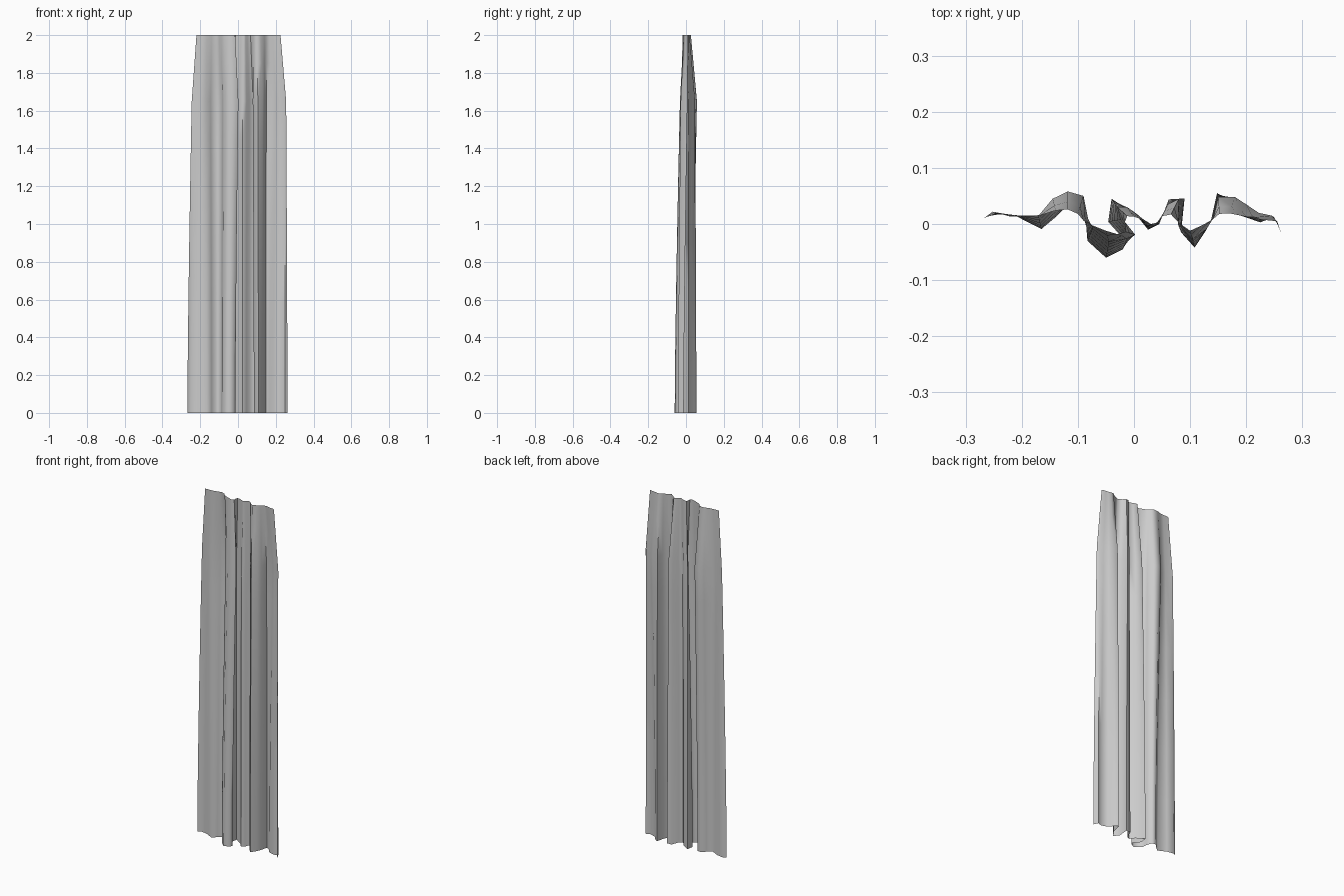
import bpy, bmesh
from mathutils import Vector

# Fold cross-sections (x, y), left to right, bottom / upper / top edge
bottom = [(-.268, .01), (-.252, .022), (-.21, .014), (-.165, -.009), (-.14, .012),
          (-.118, .034), (-.095, .03), (-.085, -.005), (-.083, -.03), (-.05, -.06),
          (-.02, -.045), (-.014, -.032), (-.046, .004), (-.04, .045), (-.025, .035),
          (.005, .015), (.025, -.01), (.045, .0), (.062, .044), (.09, .045),
          (.084, -.015), (.108, -.042), (.128, -.012), (.138, .01), (.148, .055),
          (.165, .045), (.19, .015), (.225, .003), (.25, .012), (.262, -.015)]
upper = [(-.245, .02), (-.225, .016), (-.2, .015), (-.17, .015), (-.145, .045),
         (-.118, .058), (-.09, .05), (-.082, .01), (-.074, -.008), (-.045, -.032),
         (-.012, -.026), (.002, -.019), (-.02, .008), (-.03, .03), (-.012, .03),
         (.005, .018), (.025, -.004), (.045, .005), (.06, .035), (.08, .045),
         (.078, .0), (.105, -.028), (.13, -.008), (.142, .012), (.15, .048),
         (.18, .048), (.2, .035), (.222, .02), (.245, .015), (.255, .005)]
top = [(-.22, .013), (-.205, .014), (-.185, .014), (-.165, .016), (-.14, .024),
       (-.118, .026), (-.1, .018), (-.09, .006), (-.075, -.002), (-.05, -.012),
       (-.03, -.018), (-.015, -.014), (-.016, .004), (-.012, .014), (.0, .013),
       (.015, .008), (.03, .0), (.04, .002), (.05, .014), (.066, .017),
       (.08, .002), (.1, -.012), (.12, -.003), (.14, .008), (.152, .018),
       (.17, .019), (.185, .016), (.2, .013), (.215, .012), (.225, .008)]
KNEE = 1.65


def section(z):
    """Blend the cross-sections at height z."""
    if z <= KNEE:
        a, b, t = bottom, upper, (z / KNEE) ** 1.4
    else:
        a, b, t = upper, top, (z - KNEE) / (2 - KNEE)
    return [Vector((*p, z)).lerp(Vector((*q, z)), t) for p, q in zip(a, b)]


# Hanging cloth sheet lofted through the sections
bm = bmesh.new()
levels = [0, .3, .6, .9, 1.2, 1.45, KNEE, 1.85, 2]
rows = [[bm.verts.new(p) for p in section(z)] for z in levels]
for lo, hi in zip(rows, rows[1:]):
    for i in range(len(lo) - 1):
        bm.faces.new((lo[i], lo[i + 1], hi[i + 1], hi[i]))
mesh = bpy.data.meshes.new("curtain")
bm.to_mesh(mesh)
bm.free()
curtain = bpy.data.objects.new("curtain", mesh)
bpy.context.collection.objects.link(curtain)

# Soft cloth shading with crisp fold creases
bpy.context.view_layer.objects.active = curtain
curtain.select_set(True)
bpy.ops.object.shade_smooth_by_angle(angle=1.2)
